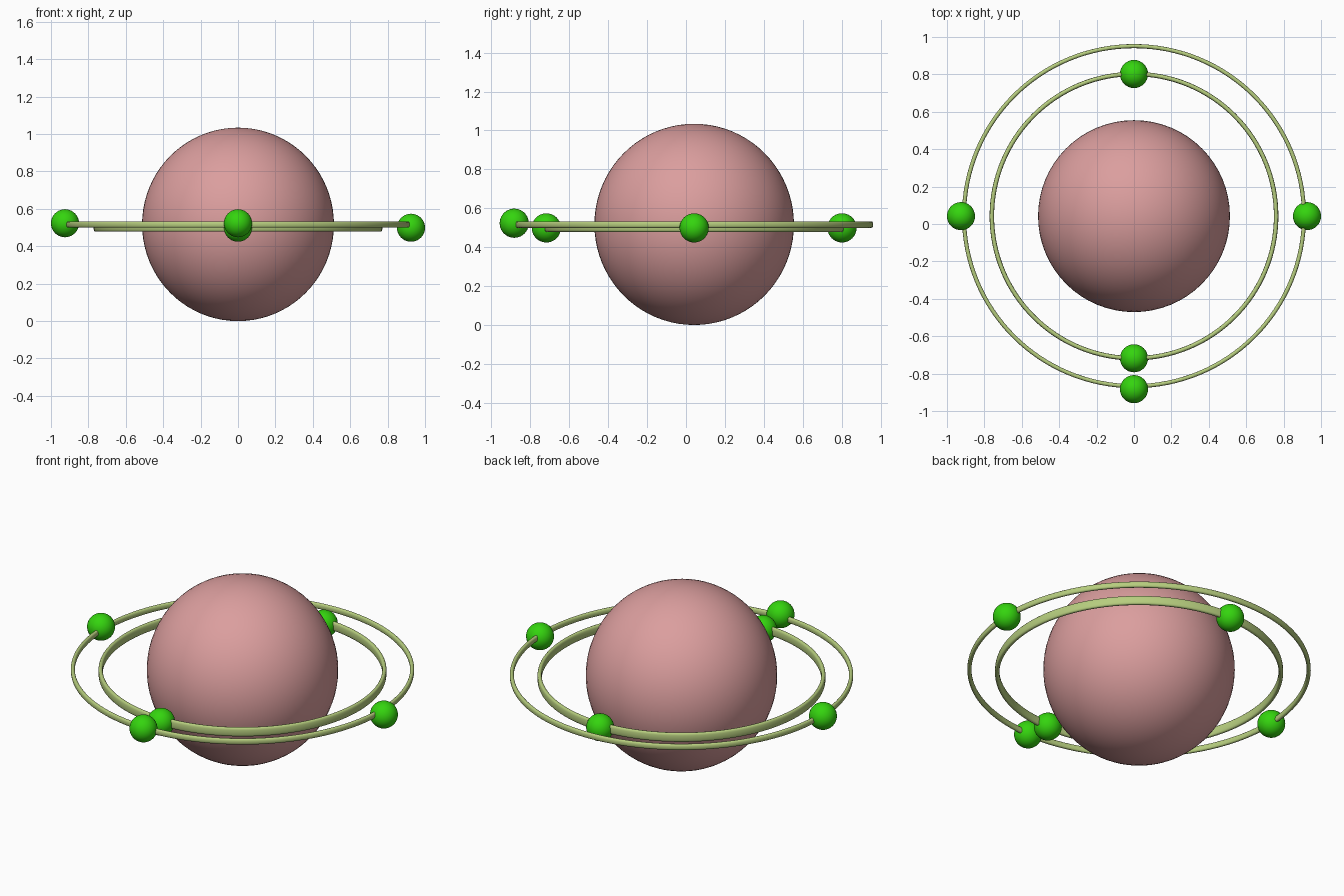
import bpy, bmesh, math

if "Cube" in bpy.data.objects:
    bpy.data.objects.remove(bpy.data.objects["Cube"])

CY = 0.042  # shared centre of core and rings along y


def material(name, srgb):
    lin = [((c / 255 + 0.055) / 1.055) ** 2.4 for c in srgb]
    m = bpy.data.materials.new(name)
    m.diffuse_color = (*lin, 1)
    m.use_nodes = True
    m.node_tree.nodes["Principled BSDF"].inputs["Base Color"].default_value = m.diffuse_color
    return m


pink = material("dusty_pink", (219, 158, 158))
green = material("bright_green", (52, 212, 14))
olive = material("pale_olive", (182, 205, 126))


def finish(name, bm, mat):
    bmesh.ops.recalc_face_normals(bm, faces=bm.faces)
    for f in bm.faces:
        f.smooth = True
    me = bpy.data.meshes.new(name)
    bm.to_mesh(me)
    bm.free()
    me.materials.append(mat)
    ob = bpy.data.objects.new(name, me)
    bpy.context.collection.objects.link(ob)
    return ob


def ball(name, loc, radius, mat, seg=32, rings=20, stretch=1.0):
    bm = bmesh.new()
    bmesh.ops.create_uvsphere(bm, u_segments=seg, v_segments=rings, radius=radius)
    ob = finish(name, bm, mat)
    ob.location = loc
    ob.scale.z = stretch
    return ob


def orbit(name, radius, z, half_w, half_h, power, steps=128, sides=16):
    """Ring swept around z with a rounded, upright cross-section."""
    def soft(v):
        return math.copysign(abs(v) ** power, v)
    bm = bmesh.new()
    loops = []
    for i in range(steps):
        a = 2 * math.pi * i / steps
        loop = []
        for j in range(sides):
            b = 2 * math.pi * j / sides
            r = radius + half_w * soft(math.cos(b))
            loop.append(bm.verts.new((r * math.cos(a), r * math.sin(a),
                                      half_h * soft(math.sin(b)))))
        loops.append(loop)
    for i in range(steps):
        p, q = loops[i], loops[(i + 1) % steps]
        for j in range(sides):
            k = (j + 1) % sides
            bm.faces.new((p[j], q[j], q[k], p[k]))
    ob = finish(name, bm, olive)
    ob.location = (0, CY, z)
    return ob


# Large central sphere
ball("core", (0, CY, 0.517), 0.513, pink, 64, 40, 1.008)

# Two flat orbits
orbit("inner_ring", 0.760, 0.504, 0.012, 0.026, 0.7)
orbit("outer_ring", 0.909, 0.516, 0.011, 0.017, 0.8)

# Small balls on the orbits: angle, orbit radius, height
balls = {
    "inner_ball_back": (90, 0.760, 0.499),
    "inner_ball_front": (-90, 0.760, 0.499),
    "outer_ball_right": (0, 0.925, 0.499),
    "outer_ball_left": (180, 0.925, 0.523),
    "outer_ball_front": (-90, 0.925, 0.523),
}
for name, (deg, r, z) in balls.items():
    a = math.radians(deg)
    ball(name, (r * math.cos(a), CY + r * math.sin(a), z), 0.075, green)
